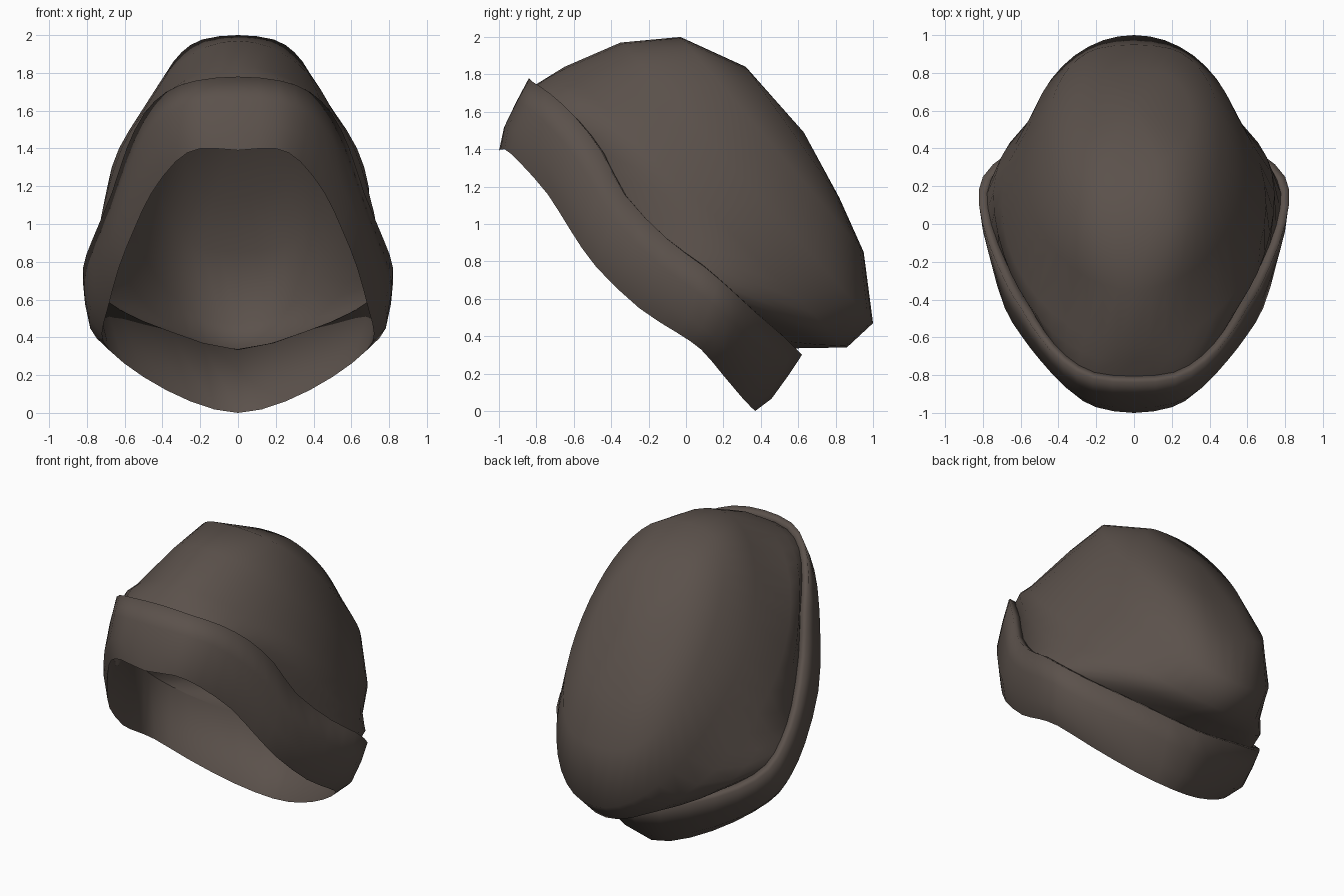
import bpy
import bmesh
import math
from mathutils import Vector

default_cube = bpy.data.objects.get("Cube")
if default_cube:
    bpy.data.objects.remove(default_cube, do_unlink=True)

wool = bpy.data.materials.new("dark_brown_wool")
wool.use_nodes = True
wool_colour = (0.105, 0.083, 0.071, 1)
wool.diffuse_color = wool_colour
shader = wool.node_tree.nodes["Principled BSDF"]
shader.inputs["Base Color"].default_value = wool_colour
shader.inputs["Roughness"].default_value = 0.9

# Half outlines of the cuff, from front centre to back centre
upper_edge = [(0, -.84, 1.78), (.22, -.82, 1.76), (.38, -.73, 1.7), (.5, -.6, 1.58),
              (.59, -.46, 1.4), (.67, -.33, 1.16), (.77, -.1, .92), (.82, .1, .77),
              (.8, .25, .64), (.66, .38, .52), (.38, .52, .4), (0, .62, .3)]
lower_edge = [(0, -1, 1.39), (.2, -.97, 1.4), (.33, -.89, 1.33), (.46, -.74, 1.16),
              (.55, -.62, .97), (.63, -.48, .77), (.69, -.25, .55), (.72, -.05, .42),
              (.68, .08, .33), (.5, .2, .19), (.25, .31, .06), (0, .37, 0)]

centre = Vector((0, -.1, 1.04))
axis = Vector((0, 1, 1)).normalized()


def full_ring(half):
    """Mirror a half outline into a closed ring and add smooth midpoints."""
    half = [Vector(p) for p in half]
    ring = half + [Vector((-p.x, p.y, p.z)) for p in reversed(half[1:-1])]
    n = len(ring)
    smooth = []
    for i in range(n):
        near = ring[i] + ring[(i + 1) % n]
        far = ring[i - 1] + ring[(i + 2) % n]
        smooth += [ring[i], (near * 9 - far) / 16]
    return smooth


def push(ring, distance, side=0):
    """Move a ring outward across the opening, further at the sides."""
    moved = []
    for p in ring:
        out = p - centre
        out -= axis * out.dot(axis)
        moved.append(p + out.normalized() * (distance + side * abs(p.x)))
    return moved


def blend(a, b, t):
    return [p.lerp(q, t) for p, q in zip(a, b)]


def loft(name, rings, closed=False, tip=None):
    """Skin rings of equal length into a smooth shaded object."""
    bm = bmesh.new()
    rows = [[bm.verts.new(p) for p in ring] for ring in rings]
    n = len(rows[0])
    pairs = list(zip(rows, rows[1:]))
    if closed:
        pairs.append((rows[-1], rows[0]))
    for a, b in pairs:
        for i in range(n):
            j = (i + 1) % n
            bm.faces.new((a[i], a[j], b[j], b[i]))
    if tip is not None:
        top = bm.verts.new(tip)
        for i in range(n):
            bm.faces.new((rows[-1][i], rows[-1][(i + 1) % n], top))
    bmesh.ops.recalc_face_normals(bm, faces=bm.faces)
    mesh = bpy.data.meshes.new(name)
    bm.to_mesh(mesh)
    bm.free()
    mesh.materials.append(wool)
    obj = bpy.data.objects.new(name, mesh)
    bpy.context.collection.objects.link(obj)
    bpy.ops.object.select_all(action="DESELECT")
    obj.select_set(True)
    bpy.context.view_layer.objects.active = obj
    bpy.ops.object.shade_smooth_by_angle(angle=math.radians(110))


# Folded cuff with a soft outer bulge, tapering to a thin lower edge
top = full_ring(upper_edge)
bottom = full_ring(lower_edge)
inner_top = push(top, -.05)
loft("folded_cuff", [
    inner_top, top,
    push(blend(top, bottom, .35), .015, .02),
    push(blend(top, bottom, .72), .025, .03),
    bottom], closed=True)


# Slouched crown, made of rounded rings narrowing to the back
def crown_ring(front, back, width, squareness):
    half = []
    steps = len(upper_edge) - 1
    for i in range(steps + 1):
        angle = math.pi * i / steps
        t = (1 - math.cos(angle)) / 2
        half.append((width * max(math.sin(angle), 0) ** squareness,
                     front[0] + (back[0] - front[0]) * t,
                     front[1] + (back[1] - front[1]) * t))
    half[-1] = (0, *back)
    return full_ring(half)


wide_ring = crown_ring((-.65, 1.84), (.86, .34), .7, 1.12)
loft("crown", [
    inner_top,
    push(blend(inner_top, wide_ring, .5), 0, .05),
    wide_ring,
    crown_ring((-.35, 1.97), (1, .47), .58, 1),
    crown_ring((-.03, 2), (.95, .85), .46, .7),
    crown_ring((.32, 1.84), (.82, 1.14), .3, .7),
], tip=(0, .63, 1.49))
